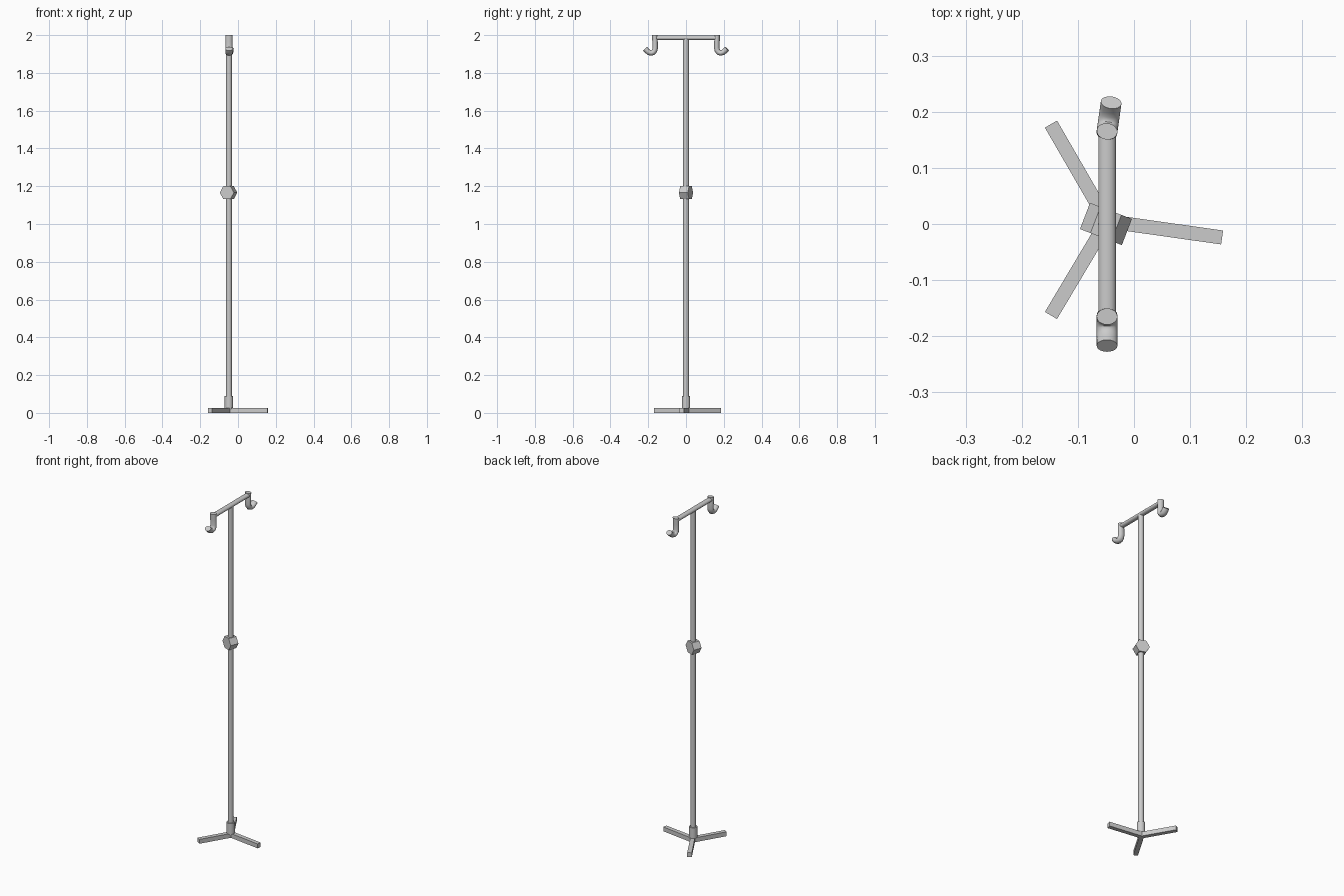
import bpy, bmesh
from math import pi, cos, sin, radians
from mathutils import Vector, Matrix

if "Cube" in bpy.data.objects:
    bpy.data.objects.remove(bpy.data.objects["Cube"])

PX = -0.048  # pole axis in x


def finish(bm, name, smooth=True):
    bmesh.ops.recalc_face_normals(bm, faces=bm.faces)
    me = bpy.data.meshes.new(name)
    bm.to_mesh(me)
    bm.free()
    ob = bpy.data.objects.new(name, me)
    bpy.context.collection.objects.link(ob)
    if smooth:
        bpy.ops.object.select_all(action='DESELECT')
        ob.select_set(True)
        bpy.context.view_layer.objects.active = ob
        bpy.ops.object.shade_smooth_by_angle(angle=radians(35))
    return ob


def prism(name, matrix, r, depth, sides=24, smooth=True):
    bm = bmesh.new()
    bmesh.ops.create_cone(bm, cap_ends=True, segments=sides, radius1=r,
                          radius2=r, depth=depth, matrix=matrix)
    return finish(bm, name, smooth)


def sweep(name, path, rx, rn, matrix, sides=24):
    """Sweep an ellipse along a path lying in the local yz plane."""
    bm = bmesh.new()
    pts = [Vector((0, y, z)) for y, z in path]
    rings = []
    for i, p in enumerate(pts):
        t = (pts[min(i + 1, len(pts) - 1)] - pts[max(i - 1, 0)]).normalized()
        n = t.cross(Vector((1, 0, 0)))
        rings.append([bm.verts.new(matrix @ (p + Vector((rx * cos(a), 0, 0)) + n * rn * sin(a)))
                      for a in (2 * pi * k / sides for k in range(sides))])
    for a, b in zip(rings, rings[1:]):
        for k in range(sides):
            j = (k + 1) % sides
            bm.faces.new((a[k], a[j], b[j], b[k]))
    bm.faces.new(rings[0])
    bm.faces.new(rings[-1])
    return finish(bm, name)


# Pole and base collar
prism("pole", Matrix.Translation((PX, 0, 1.0)), 0.0158, 1.96)
prism("base_collar", Matrix.Translation((PX, 0, 0.0575)), 0.0222, 0.065)

# Hexagonal height-adjustment knob
prism("clamp_knob",
      Matrix.Translation((PX - 0.002, 0, 1.166)) @ Matrix.Rotation(radians(-21), 4, 'Z')
      @ Matrix.Rotation(radians(90), 4, 'X') @ Matrix.Rotation(radians(30), 4, 'Z'),
      0.04, 0.05, 6, False)

# Three flat floor legs
hub = Vector((PX, 0.005, 0))
for i, end in enumerate([(0.157, -0.024), (-0.148, 0.178), (-0.148, -0.163)]):
    d = Vector((*end, 0)) - hub
    mid = hub + d / 2 + Vector((0, 0, 0.013))
    rot = Matrix.Rotation(d.to_2d().angle_signed(Vector((1, 0))), 4, 'Z')
    bm = bmesh.new()
    bmesh.ops.create_cube(bm, size=1, matrix=Matrix.Translation(mid) @ rot
                          @ Matrix.Diagonal((d.length, 0.025, 0.026, 1)))
    finish(bm, f"leg_{i + 1}", False)

# Top crossbar
sweep("crossbar", [(-0.165, 1.985), (0.165, 1.985)], 0.0157, 0.012,
      Matrix.Translation((PX, 0, 0)))

# Hanging hooks, the rear one twisted slightly
hook = [(0, 2.0), (-0.001, 1.965), (-0.002, 1.932), (0.001, 1.918), (0.009, 1.908),
        (0.020, 1.905), (0.032, 1.909), (0.042, 1.917), (0.052, 1.928)]
for side, y, turn in (("front", -0.165, 180), ("rear", 0.165, -8)):
    sweep(f"{side}_hook", hook, 0.0185, 0.0145,
          Matrix.Translation((PX, y, 0)) @ Matrix.Rotation(radians(turn), 4, 'Z'))
